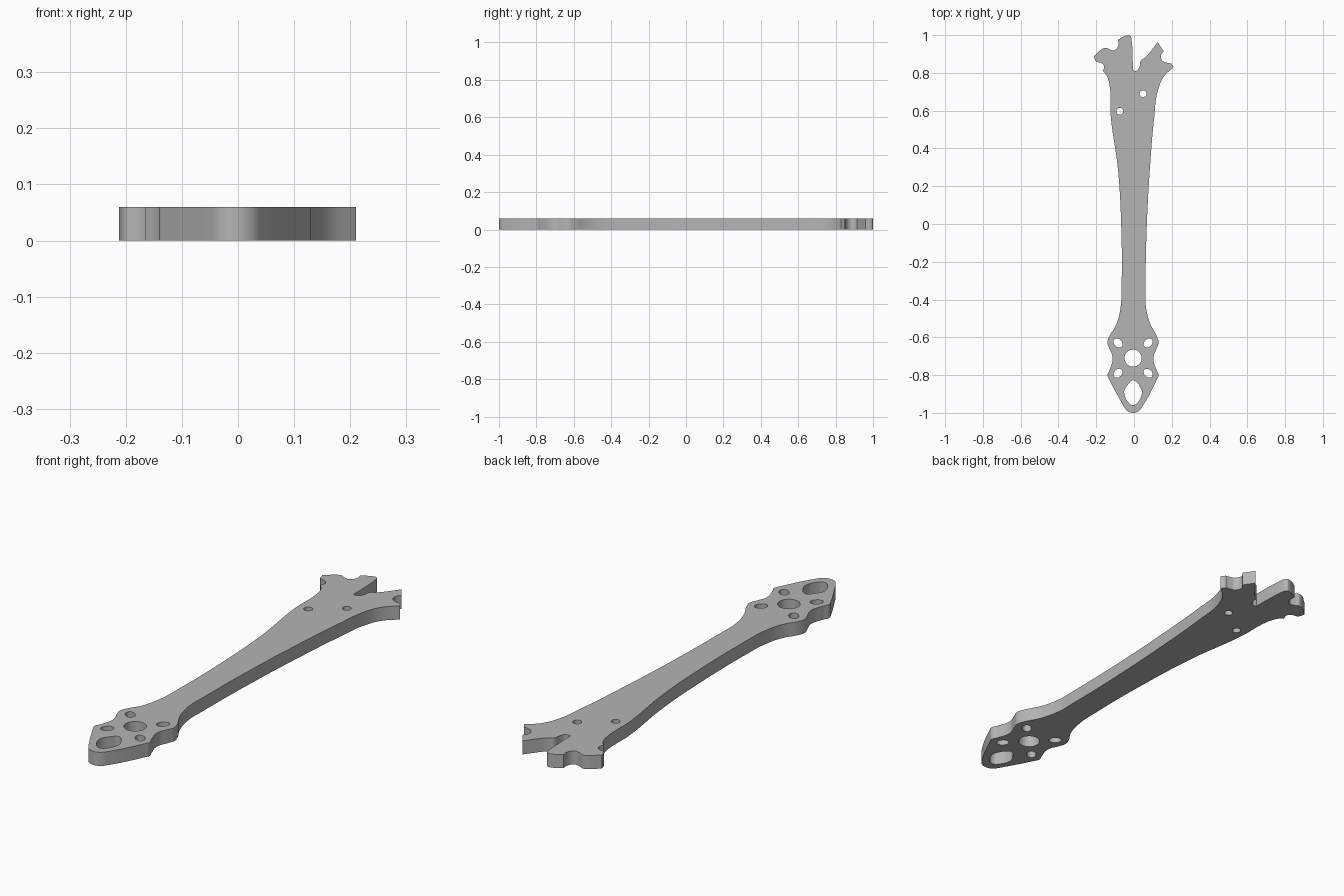
import bpy
import math

if "Cube" in bpy.data.objects:
    bpy.data.objects.remove(bpy.data.objects["Cube"])

THICK = 0.06
CX = -0.005  # centre line of the motor mount

grey = bpy.data.materials.new("plate grey")
grey.diffuse_color = (0.46, 0.46, 0.46, 1)
grey.use_nodes = True
grey.node_tree.nodes["Principled BSDF"].inputs["Base Color"].default_value = grey.diffuse_color

curve = bpy.data.curves.new("arm_plate", 'CURVE')
curve.dimensions = '2D'
curve.fill_mode = 'BOTH'
curve.extrude = THICK / 2
curve.resolution_u = 7


def add_loop(runs):
    """Closed loop; the first point of each run is a sharp corner, the rest are smooth."""
    pts = [(p, i == 0) for run in runs for i, p in enumerate(run)]
    sp = curve.splines.new('BEZIER')
    sp.bezier_points.add(len(pts) - 1)
    sp.use_cyclic_u = True
    for bp, ((x, y), sharp) in zip(sp.bezier_points, pts):
        bp.co = (x, y, 0)
        bp.handle_left_type = bp.handle_right_type = 'VECTOR' if sharp else 'AUTO'


def add_hole(x, y, rx, ry, angle=0.0):
    """Round or oval hole, turned by angle."""
    sp = curve.splines.new('BEZIER')
    sp.bezier_points.add(7)
    sp.use_cyclic_u = True
    c, s = math.cos(angle), math.sin(angle)
    for i, bp in enumerate(sp.bezier_points):
        t = i * math.tau / 8
        u, v = rx * math.cos(t), ry * math.sin(t)
        bp.co = (x + u * c - v * s, y + u * s + v * c, 0)
        bp.handle_left_type = bp.handle_right_type = 'AUTO'


# Outer outline, clockwise from the rounded tip
add_loop([
    # left side of the motor mount and the tapering arm
    [(-0.055, -0.965), (-0.13, -0.825), (-0.14, -0.80), (-0.13, -0.775), (-0.113, -0.71),
     (-0.132, -0.655), (-0.14, -0.63), (-0.133, -0.60), (-0.095, -0.535), (-0.071, -0.44),
     (-0.066, -0.34), (-0.068, 0.0), (-0.085, 0.29), (-0.123, 0.57), (-0.13, 0.74),
     (-0.145, 0.785)],
    # left prong with its notches
    [(-0.165, 0.81), (-0.158, 0.835), (-0.175, 0.853), (-0.20, 0.86)],
    [(-0.212, 0.89), (-0.15, 0.933), (-0.13, 0.925), (-0.105, 0.92), (-0.083, 0.945)],
    [(-0.085, 0.975), (-0.04, 0.998), (-0.022, 0.998), (-0.012, 0.965), (-0.008, 0.91)],
    # slot between the prongs
    [(-0.006, 0.813), (0.015, 0.812), (0.03, 0.835), (0.036, 0.865), (0.06, 0.882)],
    # right prong with its notch
    [(0.125, 0.963)],
    [(0.157, 0.915), (0.142, 0.89), (0.153, 0.863), (0.178, 0.853)],
    [(0.197, 0.85)],
    [(0.21, 0.83), (0.16, 0.783), (0.127, 0.71), (0.106, 0.555), (0.086, 0.32),
     (0.068, 0.0), (0.061, -0.34), (0.062, -0.43), (0.085, -0.525), (0.123, -0.60),
     (0.13, -0.63), (0.122, -0.655), (0.103, -0.71), (0.12, -0.775), (0.13, -0.80),
     (0.12, -0.825), (0.045, -0.965), (0.025, -0.99), (CX, -1.0), (-0.035, -0.99)],
])

# Motor mount: shaft hole and four diagonal ovals
add_hole(CX, -0.71, 0.045, 0.045)
for sx in (-1, 1):
    for sy in (-1, 1):
        add_hole(CX + sx * 0.08, -0.71 + sy * 0.08, 0.027, 0.02, sx * sy * math.pi / 4)

# Kite-shaped window near the tip
add_loop([[(CX - 0.012, -0.831), (CX, -0.827), (CX + 0.012, -0.831), (CX + 0.043, -0.875),
           (CX + 0.047, -0.892), (CX + 0.022, -0.948), (CX + 0.01, -0.957),
           (CX - 0.01, -0.957), (CX - 0.022, -0.948), (CX - 0.047, -0.892),
           (CX - 0.043, -0.875)]])

# Two screw holes in the wide end
add_hole(0.048, 0.69, 0.018, 0.018)
add_hole(-0.075, 0.597, 0.018, 0.018)

arm = bpy.data.objects.new("arm_plate", curve)
bpy.context.collection.objects.link(arm)
arm.location.z = THICK / 2
bpy.context.view_layer.objects.active = arm
arm.select_set(True)
bpy.context.view_layer.update()

# Turn into a clean solid mesh with sharp rims
bpy.ops.object.convert(target='MESH')
arm = bpy.context.object
bpy.ops.object.mode_set(mode='EDIT')
bpy.ops.mesh.select_all(action='SELECT')
bpy.ops.mesh.remove_doubles(threshold=0.0003)
bpy.ops.mesh.normals_make_consistent(inside=False)
bpy.ops.object.mode_set(mode='OBJECT')
arm.data.materials.clear()
arm.data.materials.append(grey)
bpy.ops.object.shade_smooth_by_angle(angle=math.radians(30))
